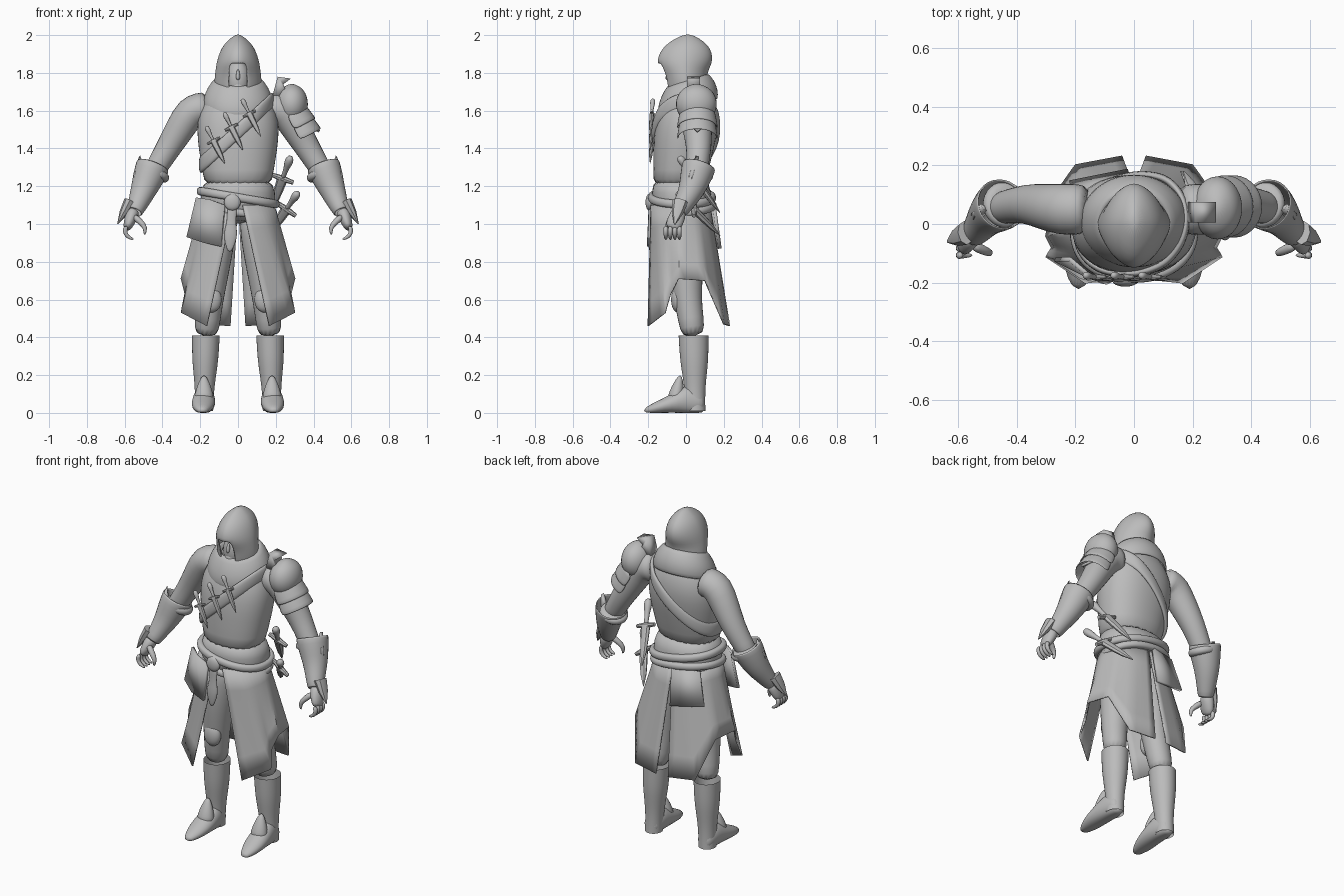
import bpy, bmesh, math
from mathutils import Vector

if "Cube" in bpy.data.objects:
    bpy.data.objects.remove(bpy.data.objects["Cube"], do_unlink=True)

GREY = (.5, .5, .5, 1)
grey = bpy.data.materials.new("plain grey")
grey.use_nodes = True
grey.diffuse_color = GREY
grey.node_tree.nodes["Principled BSDF"].inputs["Base Color"].default_value = GREY
Y, Z = Vector((0, 1, 0)), Vector((0, 0, 1))


def build(name, verts, faces, drop=None, thick=0, sub=0, floor=False):
    """Make a mesh object; drop removes faces by their centre."""
    bm = bmesh.new()
    made = [bm.verts.new((x, y, max(z, 0) if floor else z)) for x, y, z in verts]
    for face in faces:
        bm.faces.new([made[i] for i in face])
    bmesh.ops.recalc_face_normals(bm, faces=bm.faces)
    if drop:
        gone = [f for f in bm.faces if drop(f.calc_center_median())]
        bmesh.ops.delete(bm, geom=gone, context='FACES')
    mesh = bpy.data.meshes.new(name)
    bm.to_mesh(mesh)
    bm.free()
    mesh.materials.append(grey)
    mesh.shade_smooth()
    if not sub:
        mesh.set_sharp_from_angle(angle=math.radians(40))
    obj = bpy.data.objects.new(name, mesh)
    bpy.context.collection.objects.link(obj)
    if thick:
        shell = obj.modifiers.new("thickness", 'SOLIDIFY')
        shell.thickness, shell.offset = thick, 0
    if sub:
        smooth = obj.modifiers.new("smooth", 'SUBSURF')
        smooth.levels = smooth.render_levels = sub


def bend(value, power):
    return math.copysign(abs(value) ** power, value)


def along(path, f):
    """Point at fraction f of a path, each leg counting equally."""
    g = f * (len(path) - 1)
    i = min(int(g), len(path) - 2)
    return Vector(path[i]).lerp(Vector(path[i + 1]), g - i)


def rings(path, widths, flat=1):
    """Evenly spread cross-sections; flat is a ratio or a list of depths."""
    depths = flat if isinstance(flat, list) else [w * flat for w in widths]
    last = len(widths) - 1
    return [(along(path, i / last), w, d) for i, (w, d) in enumerate(zip(widths, depths))]


def tube(name, path, widths, flat=1, s=1, axis=None, n=14, power=1, caps=True, tilt=0, sub=1, **extra):
    """Skin over cross-sections along a path, mirrored in x when s is negative."""
    parts = rings([(x * s, y, z) for x, y, z in path], widths, flat)
    last = len(parts) - 1
    verts, faces = [], []
    for i, (centre, wide, deep) in enumerate(parts):
        t = axis or (parts[min(i + 1, last)][0] - parts[max(i - 1, 0)][0]).normalized()
        u = (Z if abs(t.y) > .9 else Y).cross(t).normalized()
        w = t.cross(u)
        for k in range(n):
            a = math.tau * k / n
            v = centre + u * wide * bend(math.cos(a), power) + w * deep * bend(math.sin(a), power)
            v.z += tilt * v.y
            verts.append(v)
            j = (k + 1) % n
            if i < last:
                faces.append([i * n + k, i * n + j, (i + 1) * n + j, (i + 1) * n + k])
    if caps:
        faces += [range(n), range(last * n, len(verts))]
    build(name, verts, faces, sub=sub, **extra)


def ball(name, centre, wide, deep, tall, s=1):
    x, y, z = centre
    arc = [math.sqrt(max(1 - (i / 5 - 1) ** 2, .02)) for i in range(11)]
    tube(name, [(x, y, z - tall), (x, y, z + tall)], [wide * a for a in arc], deep / wide, s, axis=Z)


def plate(name, points, thick, s=1):
    build(name, [(x * s, y, z) for x, y, z in points], [range(len(points))], thick=thick)


def sash(name, body, height, half, depth, n=48, m=8):
    """Band wrapped round a body, its height given by a rule of x and y."""
    def surface(z, a):
        for low, high in zip(body, body[1:]):
            if z <= high[0].z:
                break
        f = min(max((z - low[0].z) / (high[0].z - low[0].z), 0), 1)
        wide, deep = (low[i] + (high[i] - low[i]) * f for i in (1, 2))
        middle = low[0].lerp(high[0], f)
        return Vector((wide * bend(math.cos(a), .9), middle.y + deep * bend(math.sin(a), .9), z))
    verts, faces = [], []
    for k in range(n):
        a = math.tau * k / n
        p = surface(body[0][0].z, a)
        for _ in range(12):
            p = (p + surface(height(p.x, p.y), a)) / 2
        out = Vector((math.cos(a), math.sin(a), 0))
        for j in range(m):
            b = math.tau * j / m
            verts.append(p + out * depth * bend(math.cos(b), .7) + Z * half * bend(math.sin(b), .7))
            here, there, j2 = k * m, (k + 1) % n * m, (j + 1) % m
            faces.append([here + j, here + j2, there + j2, there + j])
    build(name, verts, faces, sub=1)


def knife(name, butt, tip, r):
    """Pommel and grip, crossguard and tapered blade along one line."""
    a, b = Vector(butt), Vector(tip)
    guard = a.lerp(b, .4)
    side = (b - a).normalized().cross(Y).normalized() * r * 2.2
    tube(name + "_grip", [a, guard], [r * .6, r, r * .6, r * .5, r * .5], n=8)
    tube(name + "_guard", [guard - side, guard + side], [r * .4, r * .6, r * .4], n=8, sub=0)
    tube(name + "_blade", [guard, b], [r, r * .9, r * .7, r * .1], .7, n=8, sub=0)


# Torso, hips and cowl
torso = [(0, -.04, 1.18), (0, 0, 1.5), (0, .03, 1.75)], [.18, .19, .21, .22, .21, .17, .09], .77
hips = [(0, -.01, 1), (0, -.03, 1.25)], [.16, .2, .2, .18], .8
tube("vest", *torso, axis=Z, n=24, power=.9)
tube("hips", *hips, axis=Z, n=24, power=.9)
tube("cowl", [(0, .01, 1.61), (0, .01, 1.76), (0, .01, 1.73)], [.18, .18, .16, .125, .115, .11, .1], .86,
     axis=Z, n=24, caps=False, tilt=.3, thick=.012)

# Hood with an open front, and the face inside
tube("hood", [(0, .01, 1.66), (0, -.01, 1.83), (0, .01, 2)],
     [.11, .115, .12, .12, .115, .11, .1, .085, .06, .01],
     [.1, .105, .11, .11, .12, .14, .14, .125, .09, .02], axis=Z, n=28, power=1.15, thick=.01,
     drop=lambda c: 1.69 < c.z < 1.85 and c.y < -.03 and abs(c.x) < .052)
ball("face", (0, -.03, 1.76), .066, .068, .11)
ball("chin_mask", (0, -.06, 1.72), .042, .04, .04)
tube("nose", [(0, -.09, 1.82), (0, -.1, 1.76)], [.006, .012, .012], n=8)

# Belts, chest strap and hanging gear
sash("upper_belt", rings(*hips), lambda x, y: 1.14 - .17 * x, .024, .022)
sash("lower_belt", rings(*hips), lambda x, y: 1.08 + .12 * (y - x), .022, .022)
sash("chest_strap", rings(*torso), lambda x, y: 1.49 + .9 * x, .048, .014)
ball("buckle", (-.03, -.195, 1.115), .045, .02, .045)
tube("tassel", [(-.03, -.19, 1.1), (-.045, -.19, .85)], [.028, .026, .026, .04, .03, .01], .4, n=10)
plate("hip_pouch", [(-.22, -.12, 1.14), (-.15, -.18, 1.13), (-.07, -.19, 1.1), (-.09, -.2, .88),
                    (-.18, -.18, .9), (-.27, -.12, .93)], .016)
plate("back_pouch", [(-.01, .15, 1.09), (-.17, .11, 1.09), (-.22, .14, .9), (-.02, .18, .87)], .018)
for i in range(3):
    x, z = -.125 + i * .095, 1.42 + i * .072
    knife(f"chest_knife_{i}", (x - .045, -.175, z + .1), (x + .055, -.19, z - .1), .017)
knife("upper_hip_dagger", (.28, -.04, 1.36), (.17, .18, 1.06), .028)
knife("lower_hip_dagger", (.32, -.05, 1.17), (.16, .18, .94), .028)

# Hem of the split coat, from the front slit round to the back slit
hem = [(.165, -.2, .46), (.3, -.11, .53), (.28, -.08, .63), (.3, -.04, .71),
       (.27, .1, .7), (.2, .2, .47), (.04, .23, .46)]
COLUMNS, ROWS = 24, 6

for side, s in (("left", 1), ("right", -1)):
    # Coat skirt hanging from the waist to the hem
    verts, faces = [], []
    for c in range(COLUMNS + 1):
        f = c / COLUMNS
        turn = math.pi * (.04 + .96 * f)
        waist = Vector((.19 * math.sin(turn), -.03 - .155 * math.cos(turn), 1.1))
        for r in range(ROWS):
            p = waist.lerp(along(hem, f), r / (ROWS - 1))
            verts.append((p.x * s, p.y, p.z))
            i = c * ROWS + r
            if c < COLUMNS and r < ROWS - 1:
                faces.append([i, i + 1, i + ROWS + 1, i + ROWS])
    build(side + "_coat_skirt", verts, faces, thick=.008)

    # Leg, knee guard, boot and foot
    tube(side + "_leg", [(.09, 0, 1.08), (.13, 0, .8), (.15, .01, .6), (.17, .04, .4)],
         [.09, .1, .095, .085, .075, .07, .065], s=s)
    ball(side + "_knee_guard", (.14, -.045, .6), .055, .035, .07, s)
    tube(side + "_boot", [(.17, .04, .41), (.18, .05, .01)], [.075, .073, .07, .062, .054, .05, .05], 1.08,
         s, axis=-Z, n=16, caps=False)
    tube(side + "_foot", [(.18, .1, .05), (.18, 0, .07), (.19, -.225, .01)],
         [.035, .05, .055, .06, .065, .055, .02], [.05, .06, .08, .08, .05, .035, .015],
         s, axis=-Y, n=16, floor=True)
    tube(side + "_instep_guard", [(.18, -.03, .2), (.18, -.06, .05)], [.01, .035, .05, .056], .85, s)

    # Arm, flared gauntlet, its strap and outer spikes
    tube(side + "_arm", [(.15, .05, 1.62), (.25, .05, 1.6), (.37, .07, 1.4), (.48, .05, 1.22)],
         [.085, .09, .09, .08, .068, .06, .055], s=s)
    tube(side + "_gauntlet", [(.45, .07, 1.31), (.5, .03, 1.18), (.55, -.04, 1.06)],
         [.09, .08, .066, .052, .04], s=s, caps=False, thick=.01)
    tube(side + "_gauntlet_band", [(.43, .07, 1.29), (.45, .06, 1.24)], [.07, .083, .083, .07], s=s)
    plate(side + "_cuff_point", [(.5, .05, 1.27), (.52, .06, 1.36), (.55, .03, 1.27), (.56, 0, 1.17)], .02, s)
    tube(side + "_wrist_spike", [(.575, -.03, 1.12), (.637, -.06, 1)], [.03, .022, .003], 1.4, s, n=8, sub=0)

    # Hand with curled fingers and thumb
    tube(side + "_palm", [(.55, -.03, 1.08), (.59, -.075, .97)], [.034, .036, .03, .02],
         [.034, .045, .046, .038], s)
    for k in range(4):
        y = -.035 - .024 * k
        tube(f"{side}_finger_{k}", [(.59, y, .99), (.602, y, .96), (.585, y, .93), (.55, y, .918)],
             [.014, .014, .012, .006], s=s, n=8)
    tube(side + "_thumb", [(.555, -.07, 1.045), (.515, -.09, 1.01), (.488, -.1, .98), (.495, -.1, .94)],
         [.02, .018, .014, .006], s=s, n=8)

# Shoulder armour, worn on the left only
ball("shoulder_cap", (.285, .055, 1.635), .088, .112, .108)
for i in range(2):
    x, z = .275 + i * .03, 1.585 - i * .055
    tube(f"shoulder_lame_{i}", [(x, .06, z), (x + .042, .06, z - .078)], [.094, .1, .108],
         caps=False, thick=.01, drop=lambda c: c.x < x)
plate("shoulder_fin", [(.18, .04, 1.67), (.21, .04, 1.78), (.28, .04, 1.77), (.24, .04, 1.74), (.26, .04, 1.69)], .07)
plate("lame_point", [(.37, .02, 1.53), (.43, .06, 1.49), (.37, .11, 1.53), (.35, .06, 1.56)], .014)
